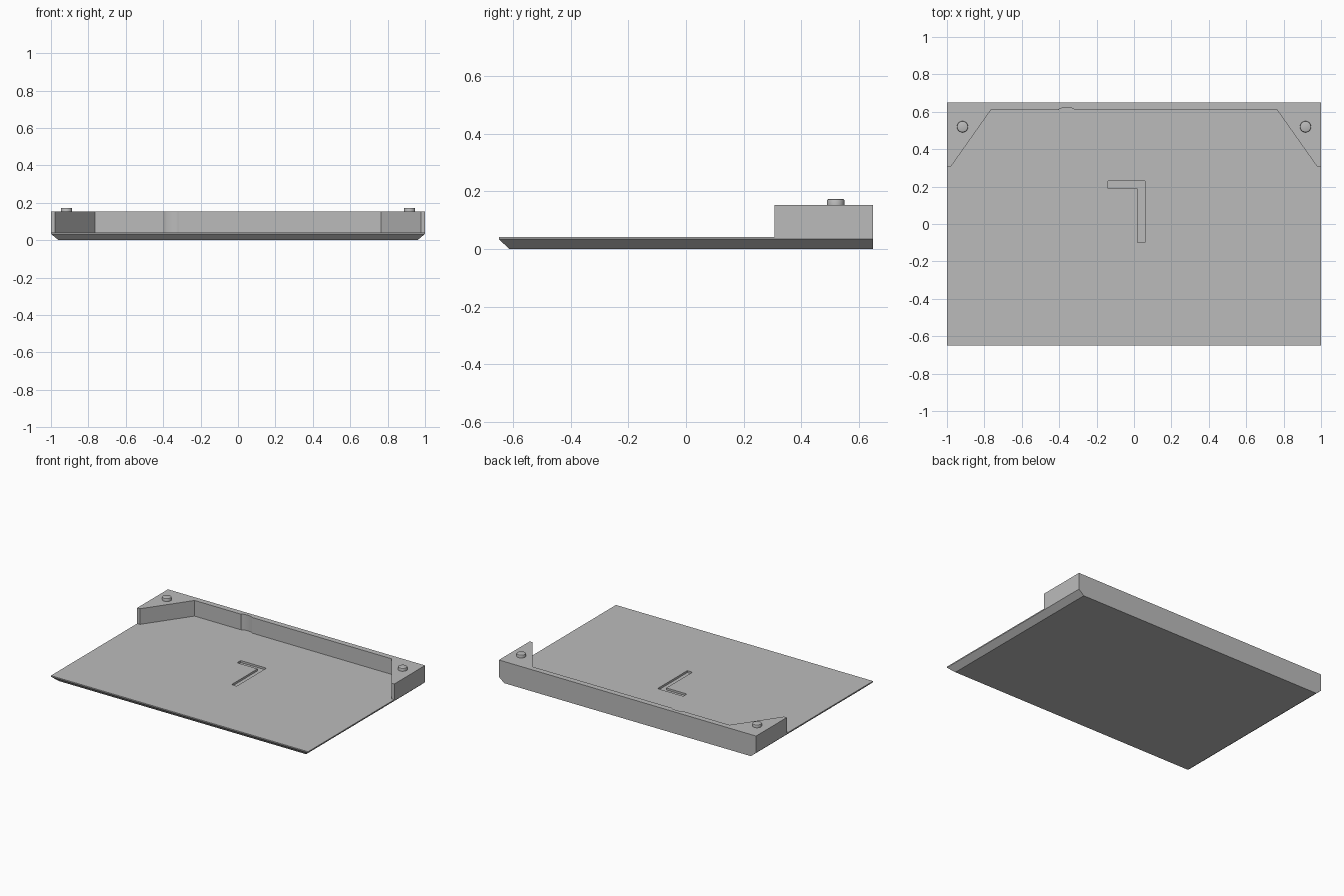
import bpy
import bmesh
import math

cube = bpy.data.objects.get("Cube")
if cube:
    bpy.data.objects.remove(cube, do_unlink=True)

grey = bpy.data.materials.new("neutral_grey")
grey.use_nodes = True
GREY = (0.5, 0.5, 0.5, 1)
grey.diffuse_color = GREY
grey.node_tree.nodes["Principled BSDF"].inputs["Base Color"].default_value = GREY

PLATE_TOP, BLOCK_TOP, PIN_TOP = 0.042, 0.152, 0.173
HALF_X, HALF_Y = 1.0, 0.65


def loft(name, rings):
    """Skin a stack of matching (outline, z) rings and cap both ends."""
    bm = bmesh.new()
    loops = [[bm.verts.new((x, y, z)) for x, y in outline] for outline, z in rings]
    count = len(loops[0])
    for low, high in zip(loops, loops[1:]):
        for i in range(count):
            j = (i + 1) % count
            bm.faces.new((low[i], low[j], high[j], high[i]))
    bm.faces.new(loops[0][::-1])
    bm.faces.new(loops[-1])
    bmesh.ops.recalc_face_normals(bm, faces=bm.faces[:])
    mesh = bpy.data.meshes.new(name)
    bm.to_mesh(mesh)
    bm.free()
    mesh.materials.append(grey)
    obj = bpy.data.objects.new(name, mesh)
    bpy.context.collection.objects.link(obj)
    return obj


def activate(obj):
    bpy.ops.object.select_all(action='DESELECT')
    obj.select_set(True)
    bpy.context.view_layer.objects.active = obj


def rectangle(x, front, back):
    return [(-x, front), (x, front), (x, back), (-x, back)]


def circle(cx, cy, r, sides=32):
    return [(cx + r * math.cos(math.tau * i / sides),
             cy + r * math.sin(math.tau * i / sides)) for i in range(sides)]


# Base plate: underside chamfered on the front and both sides, flush at the back
full = rectangle(HALF_X, -HALF_Y, HALF_Y)
plate = loft("base_plate", [(rectangle(0.96, -0.614, HALF_Y), 0),
                            (full, 0.034), (full, PLATE_TOP)])

# Shallow corner-shaped groove in the plate
groove = [(-0.14, 0.23), (-0.14, 0.19), (0.02, 0.19),
          (0.02, -0.10), (0.06, -0.10), (0.06, 0.23)]
cutter = loft("groove_cutter", [(groove, PLATE_TOP - 0.014), (groove, 0.1)])
cutter.hide_render = True
cut = plate.modifiers.new("groove", 'BOOLEAN')
cut.operation = 'DIFFERENCE'
cut.solver = 'EXACT'
cut.object = cutter
activate(plate)
bpy.ops.object.modifier_apply(modifier=cut.name)
bpy.data.objects.remove(cutter, do_unlink=True)

# Rear rail with angled corner wings and a small rounded notch in its inner wall
notch = [(-0.36 + 0.042 * math.cos(a), 0.61 + 0.012 * math.sin(a))
         for a in (math.pi * i / 12 for i in range(13))]
wing = [(0.765, 0.61), (0.978, 0.308), (HALF_X, 0.308), (HALF_X, HALF_Y)]
mirrored = [(-x, y) for x, y in reversed(wing)]
rail = loft("rear_rail", [(mirrored + notch[::-1] + wing, PLATE_TOP),
                          (mirrored + notch[::-1] + wing, BLOCK_TOP)])

# Locating pins on the wings
pins = []
for side, sx in (("left", 1), ("right", -1)):
    rings = [(circle(sx * 0.917, 0.52, r), z) for r, z in
             ((0.03, BLOCK_TOP), (0.03, PIN_TOP - 0.005),
              (0.0285, PIN_TOP - 0.0015), (0.025, PIN_TOP))]
    pins.append(loft(side + "_pin", rings))

for obj in [rail] + pins:
    activate(obj)
    bpy.ops.object.shade_smooth_by_angle(angle=math.radians(30))
